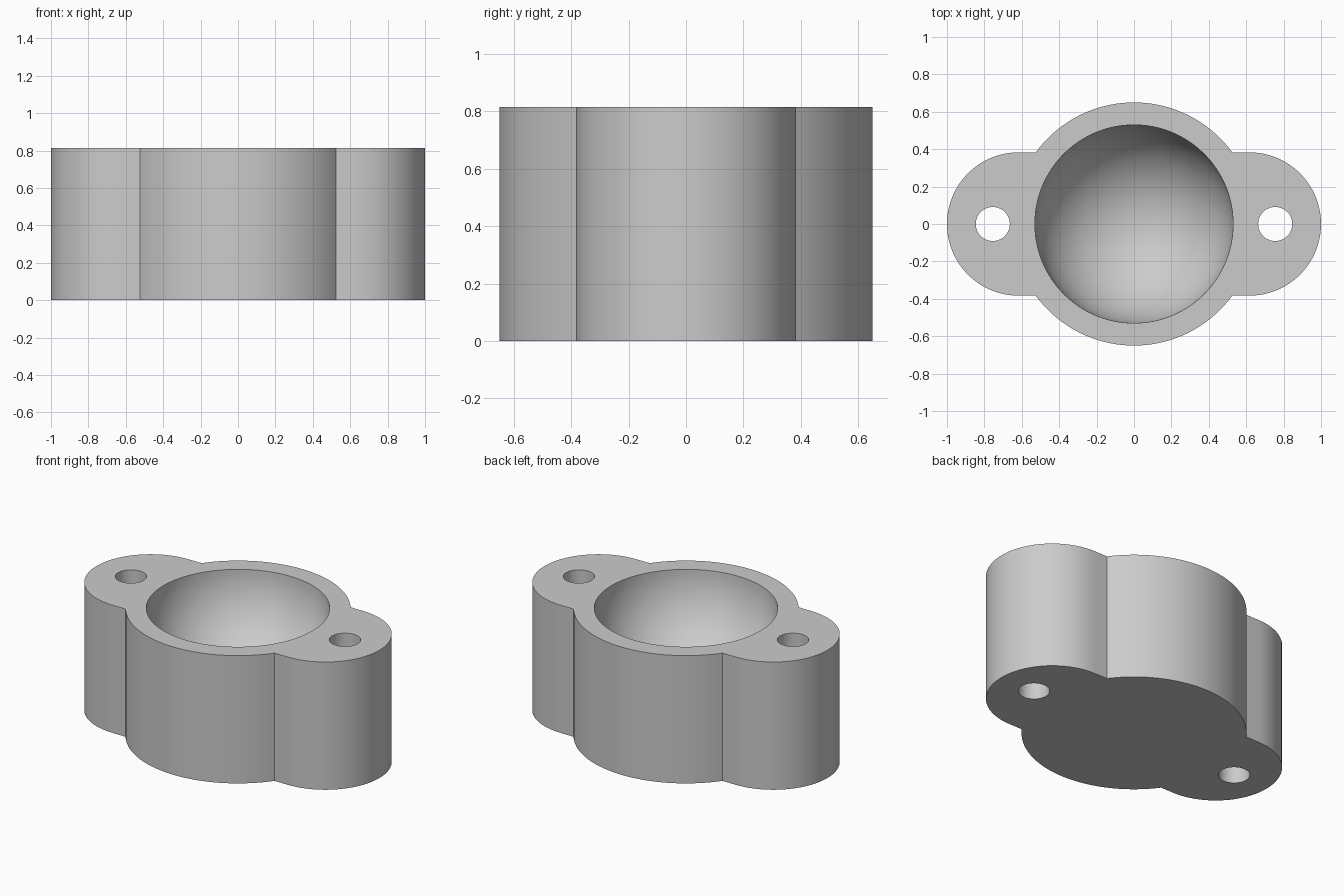
import bpy
import bmesh
from math import sin, cos, pi, asin, sqrt, radians

HEIGHT = 0.815
BODY_R, LUG_R, LUG_X = 0.65, 0.383, 0.617
BOWL_R = 0.53
HOLE_R, HOLE_X = 0.091, 0.755

default_cube = bpy.data.objects.get("Cube")
if default_cube:
    bpy.data.objects.remove(default_cube, do_unlink=True)

grey = bpy.data.materials.new("Plain grey")
grey.use_nodes = True
colour = (0.6, 0.6, 0.6, 1)
grey.diffuse_color = colour
grey.node_tree.nodes["Principled BSDF"].inputs["Base Color"].default_value = colour


def arc(cx, radius, start, end, steps):
    angles = [start + (end - start) * i / steps for i in range(steps + 1)]
    return [(cx + radius * cos(a), radius * sin(a)) for a in angles]


def make_object(name, bm):
    bmesh.ops.recalc_face_normals(bm, faces=bm.faces)
    mesh = bpy.data.meshes.new(name)
    bm.to_mesh(mesh)
    bm.free()
    mesh.materials.append(grey)
    obj = bpy.data.objects.new(name, mesh)
    bpy.context.collection.objects.link(obj)
    return obj


# Housing outline: round body with a rounded lug on each side
join = asin(LUG_R / BODY_R)
outline = (arc(LUG_X, LUG_R, -pi / 2, pi / 2, 48)
           + arc(0, BODY_R, join, pi - join, 48)
           + arc(-LUG_X, LUG_R, pi / 2, 3 * pi / 2, 48)
           + arc(0, BODY_R, pi + join, 2 * pi - join, 48))
bm = bmesh.new()
base = bm.faces.new([bm.verts.new((x, y, 0)) for x, y in outline])
top = bmesh.ops.extrude_face_region(bm, geom=[base], use_keep_orig=True)
bmesh.ops.translate(bm, vec=(0, 0, HEIGHT),
                    verts=[v for v in top["geom"] if isinstance(v, bmesh.types.BMVert)])
housing = make_object("housing", bm)

# Cutters: hemispherical bowl and two through bolt holes
bm = bmesh.new()
bmesh.ops.create_uvsphere(bm, u_segments=96, v_segments=48, radius=BOWL_R)
bowl = make_object("bowl_cutter", bm)
bowl.location.z = HEIGHT
cutters = [bowl]
for side, x in (("left", HOLE_X), ("right", -HOLE_X)):
    bm = bmesh.new()
    bmesh.ops.create_cone(bm, cap_ends=True, segments=48, radius1=HOLE_R,
                          radius2=HOLE_R, depth=2 * HEIGHT)
    hole = make_object(side + "_hole_cutter", bm)
    hole.location = (x, 0, HEIGHT / 2)
    cutters.append(hole)

# Cut the housing, then discard the cutters
bpy.ops.object.select_all(action="DESELECT")
housing.select_set(True)
bpy.context.view_layer.objects.active = housing
for cutter in cutters:
    cutter.hide_render = True
    cut = housing.modifiers.new(cutter.name, "BOOLEAN")
    cut.operation = "DIFFERENCE"
    cut.solver = "EXACT"
    cut.object = cutter
    bpy.ops.object.modifier_apply(modifier=cut.name)
    bpy.data.objects.remove(cutter, do_unlink=True)
bpy.ops.object.shade_smooth_by_angle(angle=radians(30))
